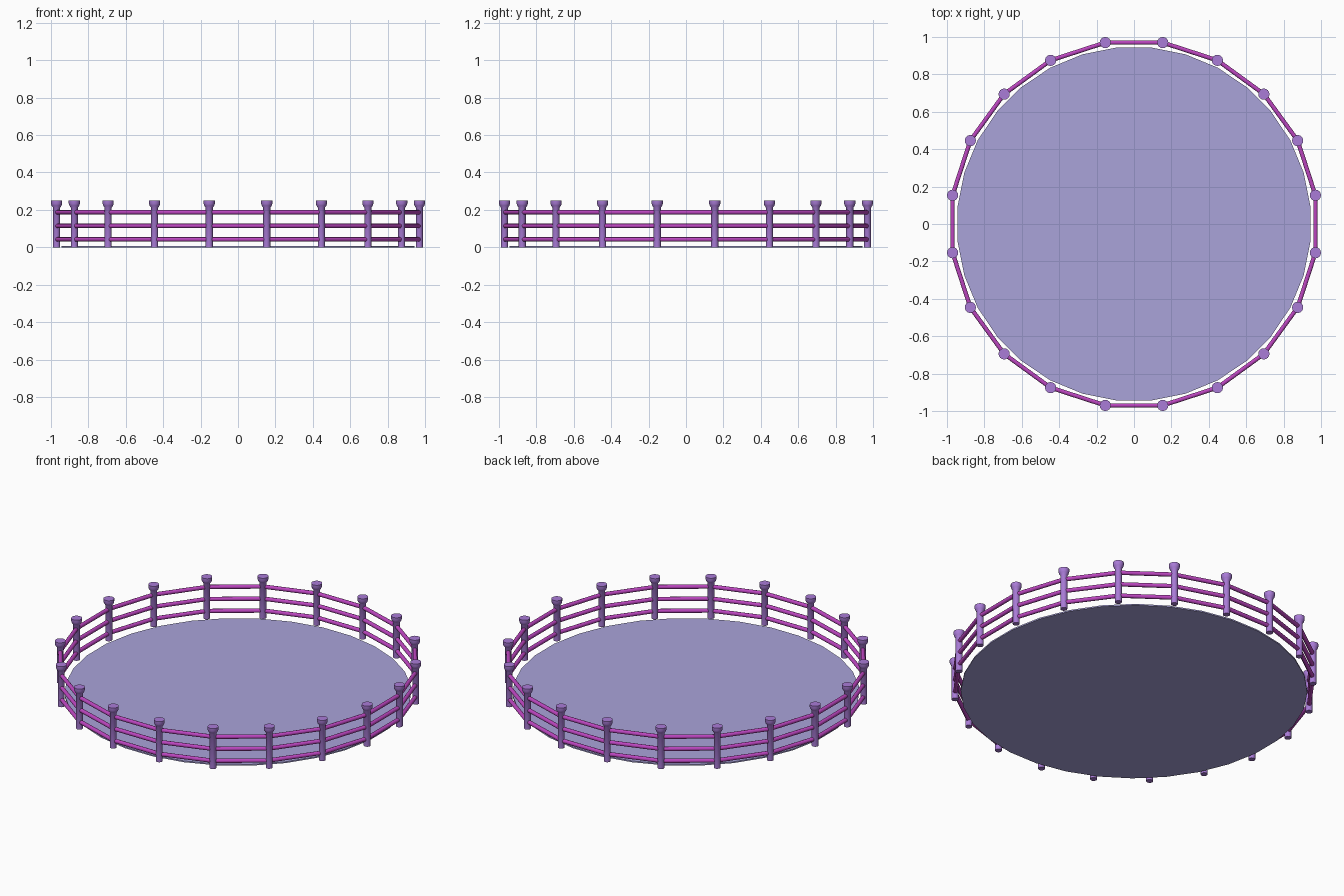
import bpy, bmesh, math
from mathutils import Vector, Matrix

if "Cube" in bpy.data.objects:
    bpy.data.objects.remove(bpy.data.objects["Cube"])

COUNT = 20
R = 0.982
RAIL_HEIGHTS = (("lower", 0.042), ("middle", 0.114), ("upper", 0.187))


def material(name, rgb):
    m = bpy.data.materials.new(name)
    m.diffuse_color = (*rgb, 1)
    m.use_nodes = True
    m.node_tree.nodes["Principled BSDF"].inputs["Base Color"].default_value = m.diffuse_color
    return m


def finish(name, bm, mat):
    bmesh.ops.recalc_face_normals(bm, faces=bm.faces)
    me = bpy.data.meshes.new(name)
    bm.to_mesh(me)
    bm.free()
    me.materials.append(mat)
    ob = bpy.data.objects.new(name, me)
    bpy.context.collection.objects.link(ob)
    bpy.ops.object.select_all(action='DESELECT')
    ob.select_set(True)
    bpy.context.view_layer.objects.active = ob
    bpy.ops.object.shade_smooth_by_angle(angle=math.radians(40))
    return ob


def lathe(bm, profile, centre, sides, turn=0.0):
    rings = []
    for r, z in profile:
        rings.append([bm.verts.new((centre[0] + r * math.cos(turn + math.tau * i / sides),
                                    centre[1] + r * math.sin(turn + math.tau * i / sides), z))
                      for i in range(sides)])
    for a, b in zip(rings, rings[1:]):
        for i in range(sides):
            j = (i + 1) % sides
            bm.faces.new((a[i], a[j], b[j], b[i]))
    bm.faces.new(rings[0])
    bm.faces.new(rings[-1])


def rod(bm, a, b, radius, sides):
    d = b - a
    mat = Matrix.Translation((a + b) / 2) @ d.to_track_quat('Z', 'Y').to_matrix().to_4x4()
    bmesh.ops.create_cone(bm, cap_ends=True, segments=sides, radius1=radius,
                          radius2=radius, depth=d.length, matrix=mat)


purple = material("post_purple", (0.40, 0.20, 0.68))
magenta = material("rail_magenta", (0.50, 0.06, 0.52))
lilac = material("floor_lilac", (0.40, 0.37, 0.70))

spots = [Vector((R * math.cos(math.tau * (k + 0.5) / COUNT),
                 R * math.sin(math.tau * (k + 0.5) / COUNT), 0)) for k in range(COUNT)]

# Round floor
bm = bmesh.new()
lathe(bm, [(0.948, 0.0), (0.948, 0.008)], (0, 0), 32, math.pi / 32)
finish("floor", bm, lilac)

# Posts with flared caps
bm = bmesh.new()
for p in spots:
    lathe(bm, [(0.019, 0.0), (0.019, 0.212), (0.026, 0.222), (0.030, 0.234), (0.030, 0.250)], p, 16)
finish("fence_posts", bm, purple)

# Three rails between neighbouring posts
for label, z in RAIL_HEIGHTS:
    bm = bmesh.new()
    up = Vector((0, 0, z))
    for k in range(COUNT):
        rod(bm, spots[k] + up, spots[(k + 1) % COUNT] + up, 0.012, 10)
    finish(label + "_rail", bm, magenta)
